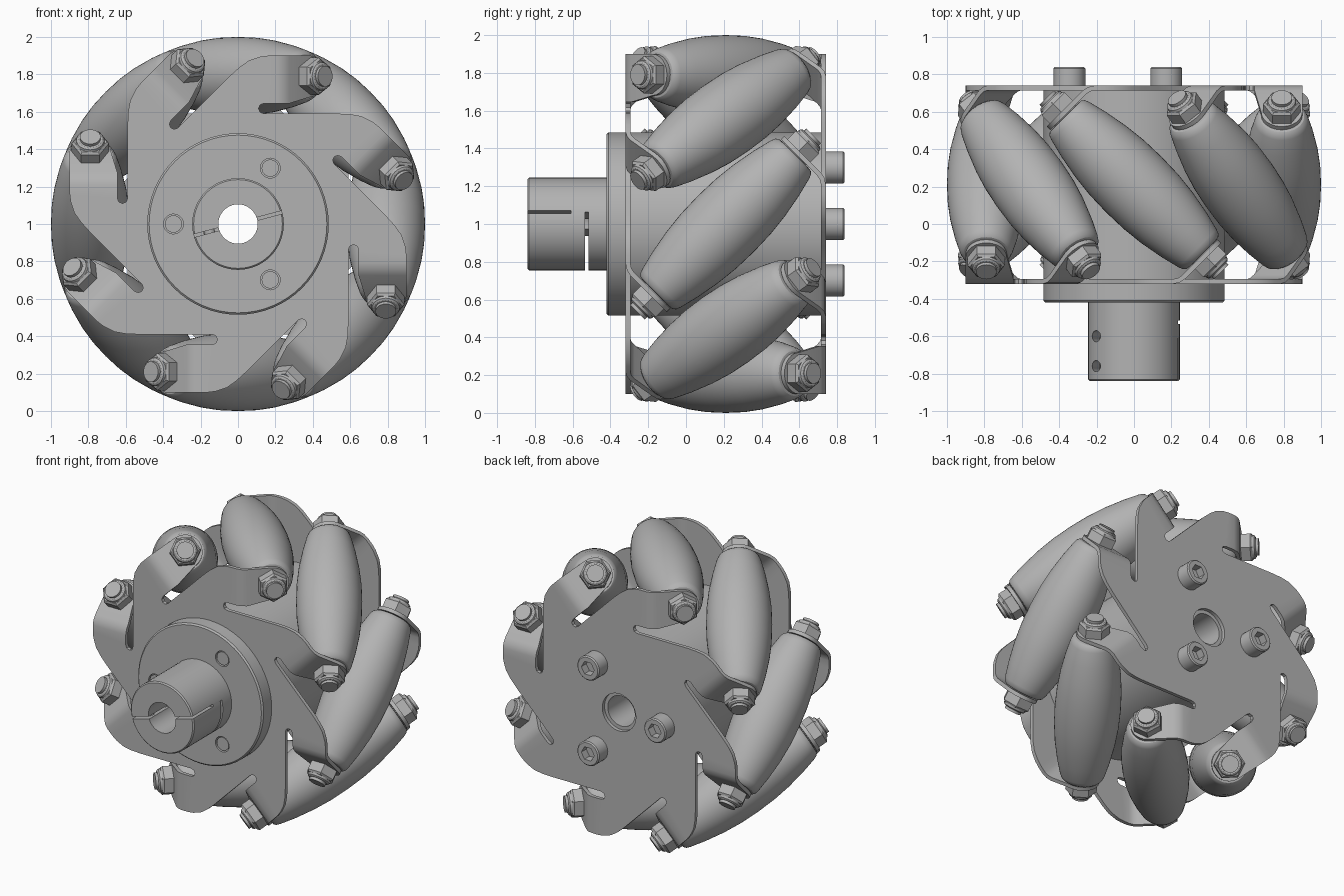
import bpy, bmesh
from math import radians, sin, cos, atan2, pi, sqrt
from mathutils import Matrix, Vector

cube = bpy.data.objects.get("Cube")
if cube:
    bpy.data.objects.remove(cube)

COUNT, STEP = 8, radians(45)
MID_Y = 0.21            # middle plane of the wheel
ROLLER_R = 0.79         # distance of roller axes from the wheel axis
PLATE_Y, THICK = -0.32, 0.025

metal = bpy.data.materials.new("plain_grey")
metal.use_nodes = True
GREY = (0.45, 0.45, 0.45, 1)
metal.diffuse_color = GREY
metal.node_tree.nodes["Principled BSDF"].inputs["Base Color"].default_value = GREY


def add_object(name, bm):
    mesh = bpy.data.meshes.new(name)
    bm.to_mesh(mesh)
    bm.free()
    mesh.materials.append(metal)
    obj = bpy.data.objects.new(name, mesh)
    bpy.context.collection.objects.link(obj)
    return obj


def lathe(name, profile, matrix, segs=48, closed=False):
    """Spin (height, radius) points about local z."""
    bm = bmesh.new()
    verts = [bm.verts.new((r, 0, h)) for h, r in profile]
    edges = [bm.edges.new(p) for p in zip(verts, verts[1:])]
    if closed:
        edges.append(bm.edges.new((verts[-1], verts[0])))
    bmesh.ops.spin(bm, geom=verts + edges, cent=(0, 0, 0), axis=(0, 0, 1),
                   angle=2 * pi, steps=segs, use_duplicate=False)
    bmesh.ops.remove_doubles(bm, verts=bm.verts, dist=1e-5)
    bmesh.ops.recalc_face_normals(bm, faces=bm.faces)
    bm.transform(matrix)
    return add_object(name, bm)


def rod(name, start, end, radius, matrix, segs=32):
    return lathe(name, [(start, 0), (start, radius), (end, radius), (end, 0)], matrix, segs)


def box(name, low, high, matrix):
    low, high = Vector(low), Vector(high)
    bm = bmesh.new()
    bmesh.ops.create_cube(bm, size=1)
    bm.transform(matrix @ Matrix.Translation((low + high) / 2)
                 @ Matrix.Diagonal((*(high - low), 1)))
    return add_object(name, bm)


def bake(obj):
    """Apply modifiers."""
    bpy.context.view_layer.update()
    graph = bpy.context.evaluated_depsgraph_get()
    mesh = bpy.data.meshes.new_from_object(obj.evaluated_get(graph))
    obj.modifiers.clear()
    obj.data = mesh


def cut(obj, cutters):
    for c in cutters:
        c.hide_render = True
        mod = obj.modifiers.new("cut", 'BOOLEAN')
        mod.object, mod.solver = c, 'EXACT'
    bake(obj)
    for c in cutters:
        bpy.data.objects.remove(c)


def axle(x=0, z=1):
    """Local z runs along +y."""
    return Matrix.Translation((x, 0, z)) @ Matrix.Rotation(-pi / 2, 4, 'X')


def arm_point(angle, u, v, y):
    """u runs outward, v sideways toward the arm tip."""
    return Vector((u * cos(angle) + v * sin(angle), y, 1 + u * sin(angle) - v * cos(angle)))


# Side plate: eight flat arms with slots, each ending in a bent rounded tab
def build_plate():
    bm = bmesh.new()

    def face(points):
        bm.faces.new([bm.verts.new(p) for p in points])

    slot_in = [(.6175, .11), (.598, .118), (.59, .14), (.59, .42)]
    arm_out = [(.79, -.045), (.84, .01), (.875, .06), (.895, .12), (.9, .16), (.9, .21)]
    slot_out = [(.645, .21), (.645, .14), (.637, .118), (.6175, .11)]
    bend = [(.21, 0), (.245, .008), (.275, .028)]
    start = atan2(.11, .6175)
    reach = (MID_Y - PLATE_Y - .028 + .275) / 2    # v where the tab meets the roller axis
    for k in range(COUNT):
        a = k * STEP
        b = a - STEP
        pts = [arm_point(a, u, v, PLATE_Y) for u, v in slot_in]
        pts += [arm_point(b, u, v, PLATE_Y) for u, v in arm_out + slot_out]
        pts += [arm_point(a - start - STEP * (1 - j / 6), .13, 0, PLATE_Y) for j in range(7)]
        face(pts)
        # rounded bend
        for (v0, d0), (v1, d1) in zip(bend, bend[1:]):
            face([arm_point(a, u, v, PLATE_Y + d) for u, v, d in
                  ((.645, v0, d0), (.9, v0, d0), (.9, v1, d1), (.645, v1, d1))])
        # sloping tab with a round tip
        v1, d1 = bend[-1]
        tip = [(ROLLER_R + .11 * cos(t), reach + .11 * sin(t) / sqrt(2))
               for t in (pi * j / 12 for j in range(13))]
        face([arm_point(a, u, v, PLATE_Y + d1 + v - v1)
              for u, v in [(.645, v1), (.9, v1)] + tip])
    bmesh.ops.remove_doubles(bm, verts=bm.verts, dist=1e-4)
    bmesh.ops.recalc_face_normals(bm, faces=bm.faces)
    bm.faces.ensure_lookup_table()
    if bm.faces[0].normal.y > 0:
        bmesh.ops.reverse_faces(bm, faces=bm.faces)
    obj = add_object("front_plate", bm)
    mod = obj.modifiers.new("thickness", 'SOLIDIFY')
    mod.thickness, mod.offset, mod.use_even_offset = THICK, -1, True
    bake(obj)
    return obj


front = build_plate()
back = bpy.data.objects.new("back_plate", front.data.copy())
bpy.context.collection.objects.link(back)
pivot = Vector((0, MID_Y, 1))
back.data.transform(Matrix.Translation(pivot) @ Matrix.Rotation(pi, 4, 'X')
                    @ Matrix.Translation(-pivot))

# Barrel rollers with a nut and bolt end on both sides
half = [(0, .21), (.13, .206), (.25, .193), (.38, .169), (.48, .144),
        (.505, .134), (.517, .12), (.52, .1), (.52, 0)]
barrel = [(-h, r) for h, r in reversed(half[1:])] + half
for k in range(COUNT):
    a = k * STEP
    u = Vector((cos(a), 0, sin(a)))
    axis = Vector((sin(a), -1, -cos(a))).normalized()
    frame = Matrix.Translation(pivot + u * ROLLER_R) @ \
        Matrix((u, axis.cross(u), axis)).transposed().to_4x4()
    lathe(f"roller_{k + 1}", barrel, frame)
    rod(f"roller_bolt_{k + 1}", -.66, .66, .055, frame, 24)
    for side, m in (("front", frame), ("back", frame @ Matrix.Rotation(pi, 4, 'X'))):
        rod(f"{side}_spacer_{k + 1}", .515, .53, .08, m, 24)
        lathe(f"{side}_nut_{k + 1}", [(.545, 0), (.545, .1), (.61, .1), (.622, .088), (.622, 0)], m, 6)
        lathe(f"{side}_nut_collar_{k + 1}",
              [(.62, 0), (.62, .078), (.635, .074), (.642, .064), (.642, 0)], m, 24)

# Central drum between the plates
spots = [(.345 * cos(t), 1 + .345 * sin(t)) for t in (pi / 3, pi, -pi / 3)]
back_y = 2 * MID_Y - PLATE_Y
lathe("drum", [(PLATE_Y + THICK, .105), (PLATE_Y + THICK, .485),
               (back_y - THICK, .485), (back_y - THICK, .105)], axle(), 64, True)

# Front flange and split clamping hub
hub = lathe("flange_and_clamp_hub",
            [(-.84, .105), (-.84, .237), (-.832, .245), (-.42, .245), (-.42, .475),
             (-.41, .485), (PLATE_Y, .485), (PLATE_Y, .105)], axle(), 64, True)
tilt = Matrix.Translation((0, 0, 1)) @ Matrix.Rotation(radians(-15), 4, 'Y')
cutters = [box("slit_cutter", (-.3, -.9, -.008), (.3, -.61, .008), tilt),
           box("cross_slit_cutter", (-.3, -.535, -.3), (.3, -.517, 0), tilt)]
for y in (-.6, -.76):
    cutters.append(rod("clamp_hole_cutter", -.3, .3, .03,
                       tilt @ Matrix.Translation((-.16, y, 0)), 24))
cutters += [rod("screw_hole_cutter", -.5, -.3, .053, axle(*p), 24) for p in spots]
cut(hub, cutters)

# Socket screws holding the stack together
for i, p in enumerate(spots):
    rod(f"screw_shaft_{i + 1}", -.415, back_y, .046, axle(*p), 24)
    head = lathe(f"screw_head_{i + 1}",
                 [(back_y, 0), (back_y, .085), (.832, .085), (.84, .077), (.84, 0)], axle(*p), 32)
    cut(head, [rod("socket_cutter", .785, .9, .05, axle(*p), 6)])

# Smooth shading with sharp edges kept
bpy.ops.object.select_all(action='DESELECT')
for obj in bpy.context.collection.objects:
    if obj.type == 'MESH' and obj.data.materials and obj.data.materials[0] == metal:
        obj.select_set(True)
        bpy.context.view_layer.objects.active = obj
bpy.ops.object.shade_smooth_by_angle(angle=radians(28))
